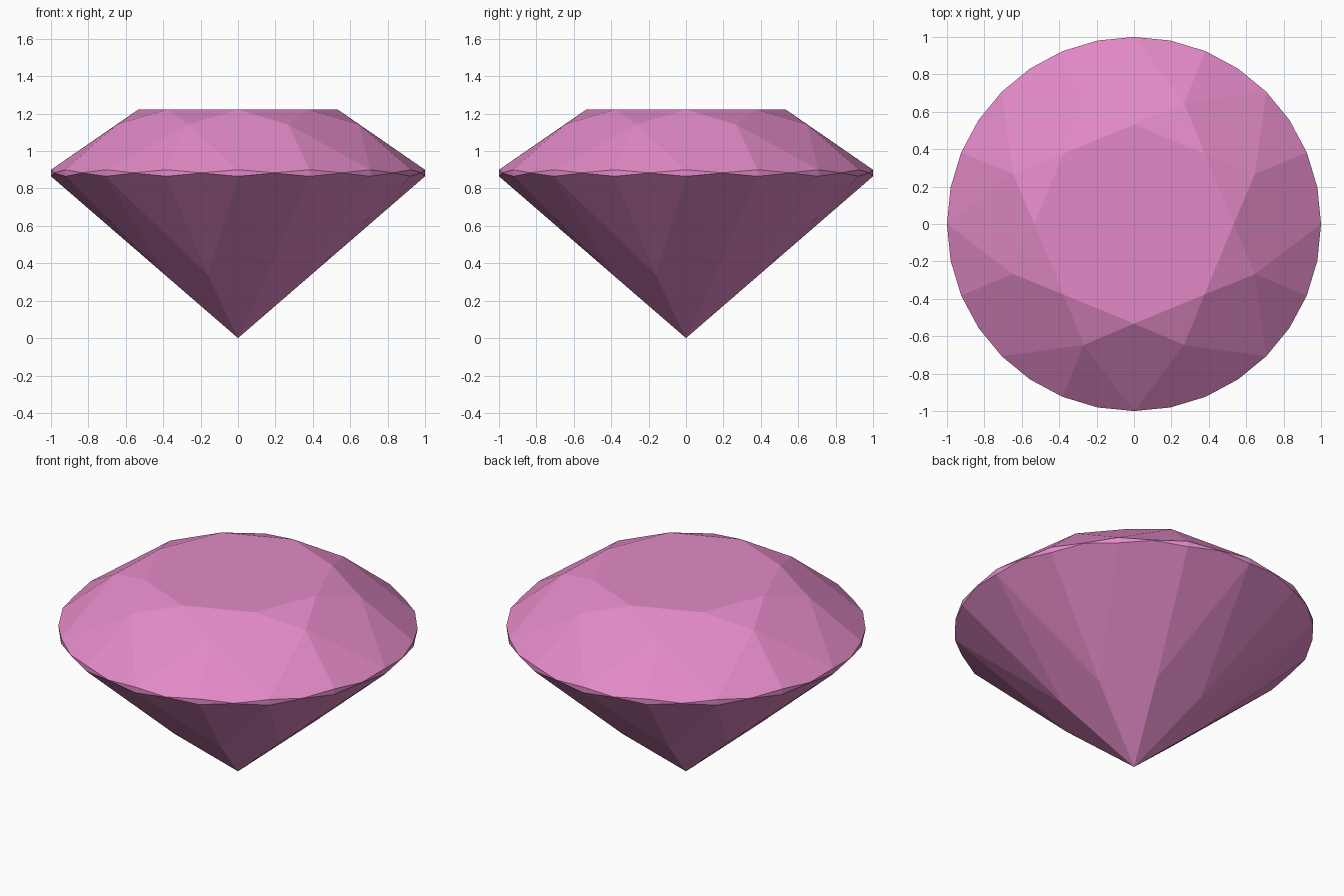
import bpy
import bmesh
from math import cos, sin, pi

cube = bpy.data.objects.get("Cube")
if cube:
    bpy.data.objects.remove(cube)

SIDES = 8          # main facets around the stone
STEP = pi / 16     # one girdle division

pink = bpy.data.materials.new("gem_pink")
pink.use_nodes = True
pink.diffuse_color = (0.76, 0.255, 0.57, 1)
pink.node_tree.nodes["Principled BSDF"].inputs["Base Color"].default_value = pink.diffuse_color

bm = bmesh.new()


def ring(count, radius, z_even, z_odd=None, start=0.0):
    """Evenly spaced points, optionally alternating between two heights."""
    points = []
    for i in range(count):
        a = start + 2 * pi * i / count
        z = z_odd if z_odd is not None and i % 2 else z_even
        points.append(bm.verts.new((radius * cos(a), radius * sin(a), z)))
    return points


table = ring(SIDES, 0.533, 1.222)
star = ring(SIDES, 0.70, 1.142, start=2 * STEP)
girdle_top = ring(SIDES * 4, 1.0, 0.90, 0.884)
girdle_low = ring(SIDES * 4, 1.0, 0.865, 0.8825)
pavilion = ring(SIDES, 0.42, 0.336, start=2 * STEP)
culet = bm.verts.new((0, 0, 0))

# Flat table
bm.faces.new(table)

for i in range(SIDES):
    n = (i + 1) % SIDES
    g = 4 * i
    t = [girdle_top[(g + k) % (SIDES * 4)] for k in range(5)]
    b = [girdle_low[(g + k) % (SIDES * 4)] for k in range(5)]
    # Crown: star triangle, kite and two upper girdle facets
    bm.faces.new((table[i], star[i], table[n]))
    bm.faces.new((table[i], star[i - 1], t[0], star[i]))
    bm.faces.new((star[i], t[0], t[1], t[2]))
    bm.faces.new((star[i], t[2], t[3], t[4]))
    # Girdle: thin scalloped band
    for k in range(4):
        bm.faces.new((t[k], b[k], b[k + 1], t[k + 1]))
    # Pavilion: long kite and two lower girdle facets
    bm.faces.new((culet, pavilion[i], b[0], pavilion[i - 1]))
    bm.faces.new((pavilion[i], b[2], b[1], b[0]))
    bm.faces.new((pavilion[i], b[4], b[3], b[2]))

bmesh.ops.recalc_face_normals(bm, faces=bm.faces)
mesh = bpy.data.meshes.new("cut_gem")
bm.to_mesh(mesh)
bm.free()
mesh.materials.append(pink)
gem = bpy.data.objects.new("cut_gem", mesh)
bpy.context.collection.objects.link(gem)
